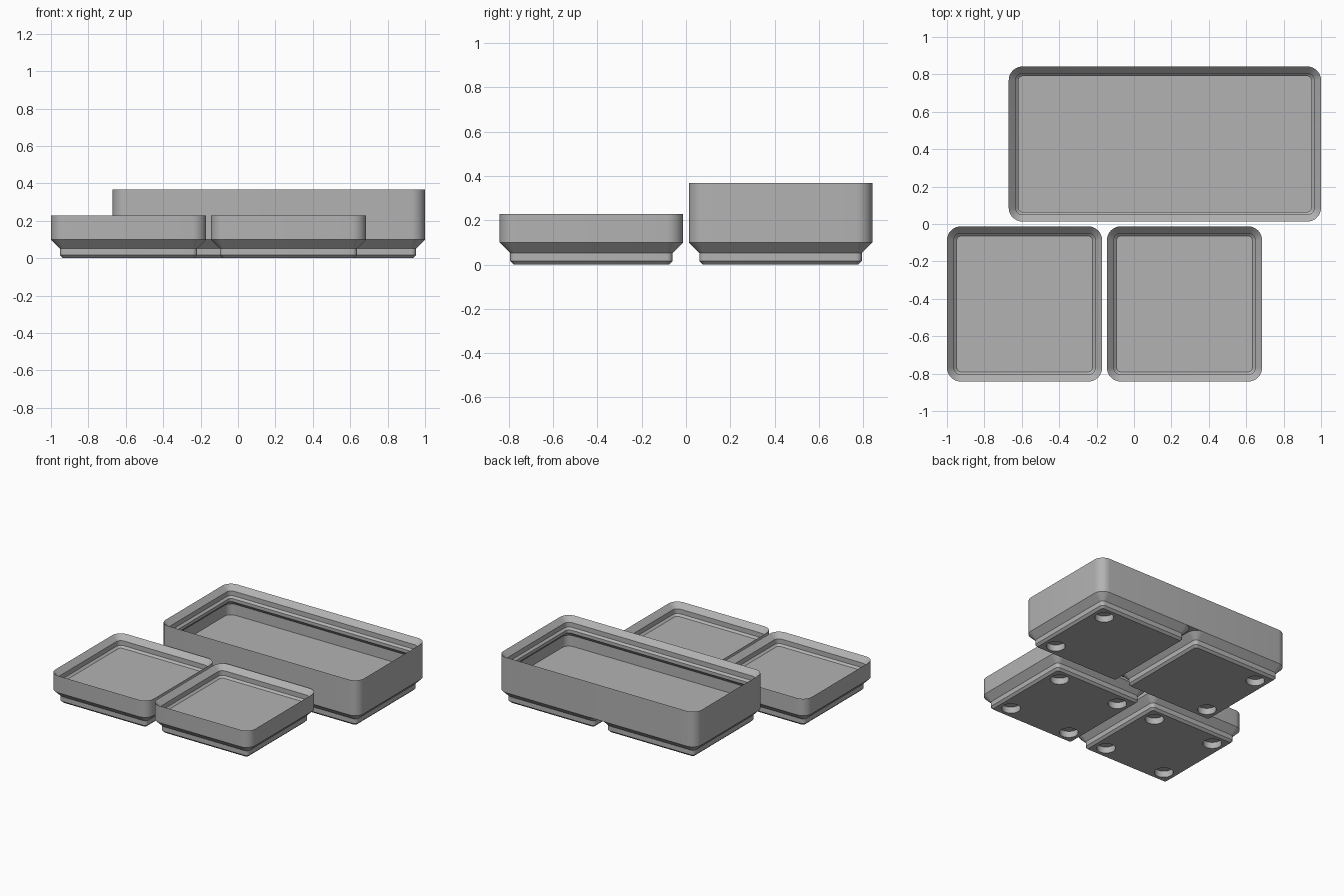
import bpy, bmesh, math

if "Cube" in bpy.data.objects:
    bpy.data.objects.remove(bpy.data.objects["Cube"])

CELL, PITCH = 0.83, 0.84      # size and spacing of one grid cell
BASE, FLOOR = 0.10, 0.14      # top of the feet, inside floor height
RADIUS, SEG = 0.075, 8        # outer corner radius and its segments

gray = bpy.data.materials.new("gray plastic")
gray.diffuse_color = (0.45, 0.45, 0.45, 1)
gray.use_nodes = True
gray.node_tree.nodes["Principled BSDF"].inputs["Base Color"].default_value = gray.diffuse_color


def ring(bm, cx, w, d, inset, z):
    """Rounded rectangle, counter-clockwise from the front right corner."""
    r = max(RADIUS - inset, 0.016)
    hx, hy = w / 2 - inset - r, d / 2 - inset - r
    verts = []
    for i, (sx, sy) in enumerate(((1, -1), (1, 1), (-1, 1), (-1, -1))):
        for k in range(SEG + 1):
            a = math.radians(-90 + 90 * i + 90 * k / SEG)
            verts.append(bm.verts.new((cx + sx * hx + r * math.cos(a),
                                       sy * hy + r * math.sin(a), z)))
    return verts


def bridge(bm, low, high):
    n = len(low)
    for i in range(n):
        j = (i + 1) % n
        bm.faces.new((low[i], low[j], high[j], high[i]))


def loft(bm, rings):
    for low, high in zip(rings, rings[1:]):
        bridge(bm, low, high)


def edges_of(bm, loop):
    out = []
    for i, v in enumerate(loop):
        w = loop[(i + 1) % len(loop)]
        out.append(bm.edges.get((v, w)) or bm.edges.new((v, w)))
    return out


def foot(bm, cx, hole_sides):
    """Stepped foot with round magnet pockets; returns its top ring."""
    profile = [(0.064, 0), (0.048, 0.016), (0.048, 0.052), (0, BASE)]
    rings = [ring(bm, cx, CELL, CELL, i, z) for i, z in profile]
    loft(bm, rings)
    edges = edges_of(bm, rings[0])
    for sx in hole_sides:
        for sy in (-1, 1):
            circles = [[bm.verts.new((cx + sx * 0.26 + 0.065 * math.cos(a),
                                      sy * 0.26 + 0.065 * math.sin(a), z))
                        for a in (math.tau * k / 32 for k in range(32))]
                       for z in (0, 0.048)]
            bridge(bm, circles[1], circles[0])
            bm.faces.new(circles[1][::-1])
            edges += edges_of(bm, circles[0])
    bmesh.ops.triangle_fill(bm, use_beauty=True, edges=edges, normal=(0, 0, -1))
    return rings[-1]


def bin_tray(name, x, y, cells, height):
    bm = bmesh.new()
    width = CELL + PITCH * (cells - 1)
    # feet, with pockets only at the outer corners of the whole tray
    tops = []
    for c in range(cells):
        sides = [s for s, on in ((-1, c == 0), (1, c == cells - 1)) if on]
        tops.append(foot(bm, (c - (cells - 1) / 2) * PITCH, sides))
    # underside strip between neighbouring feet
    half = 2 * (SEG + 1)
    for a, b in zip(tops, tops[1:]):
        bm.faces.new(a[:half] + b[half:])
    # outer wall, then down the stepped stacking lip
    profile = [(0, BASE), (0, height), (0.037, height - 0.038),
               (0.037, height - 0.074), (0.052, height - 0.088)]
    if height - 0.088 > FLOOR + 0.01:
        # sloped support under the lip and the thin inner wall
        profile += [(0.052, height - 0.112), (0.019, height - 0.145),
                    (0.019, FLOOR)]
    rings = [ring(bm, 0, width, CELL, i, z) for i, z in profile]
    loft(bm, rings)
    bm.faces.new(rings[-1])
    bmesh.ops.remove_doubles(bm, verts=bm.verts[:], dist=1e-5)

    mesh = bpy.data.meshes.new(name)
    bm.to_mesh(mesh)
    bm.free()
    mesh.materials.append(gray)
    ob = bpy.data.objects.new(name, mesh)
    ob.location = (x, y, 0)
    bpy.context.collection.objects.link(ob)
    bpy.ops.object.select_all(action='DESELECT')
    ob.select_set(True)
    bpy.context.view_layer.objects.active = ob
    bpy.ops.object.shade_smooth_by_angle(angle=math.radians(30))


bin_tray("small_tray_left", -0.585, -0.4275, 1, 0.228)
bin_tray("small_tray_right", 0.27, -0.4275, 1, 0.228)
bin_tray("large_bin", 0.165, 0.4275, 2, 0.368)
